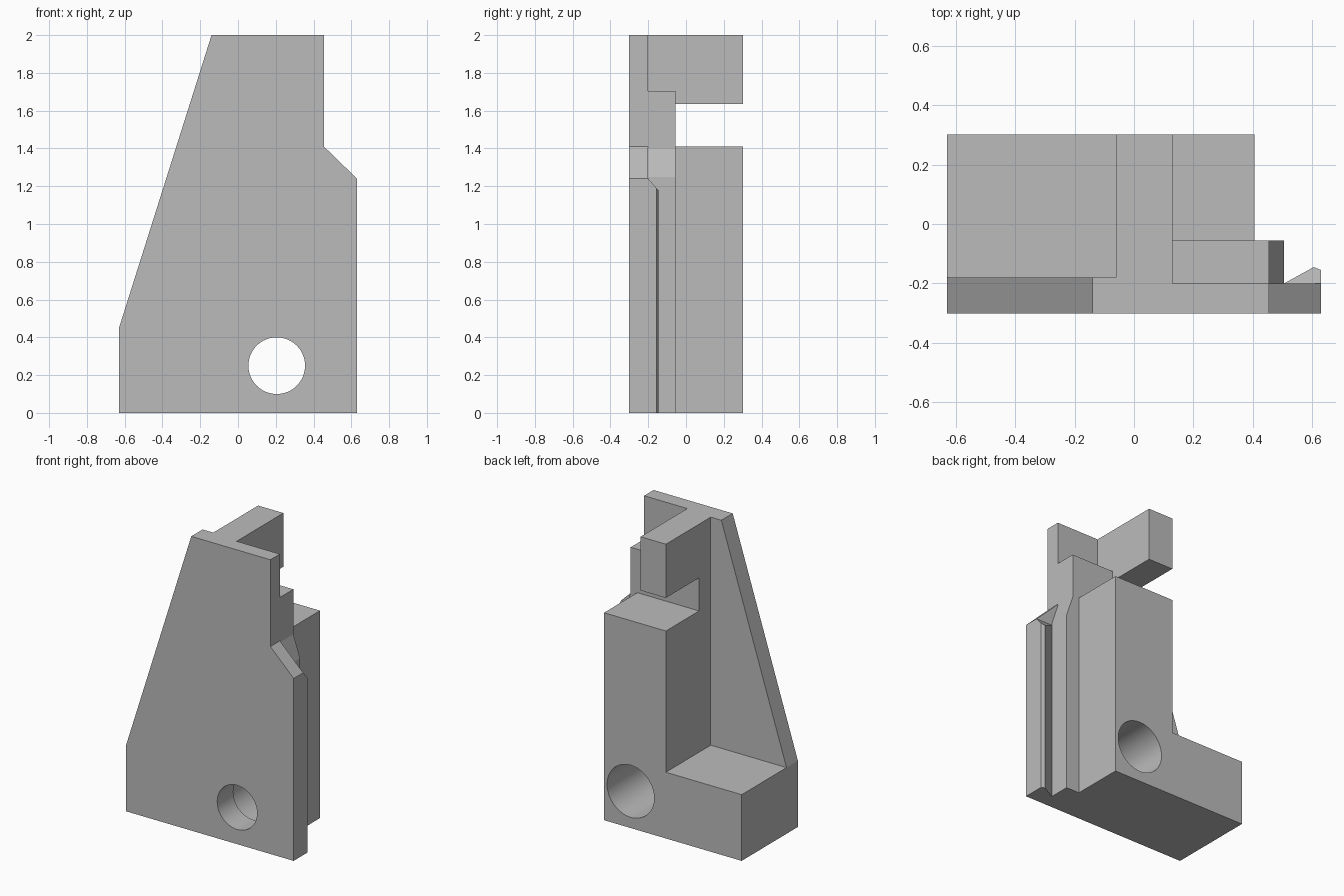
import bpy, bmesh
from mathutils import Vector
from math import radians

cube = bpy.data.objects.get("Cube")
if cube:
    bpy.data.objects.remove(cube, do_unlink=True)

grey = bpy.data.materials.new("plain_grey")
grey.use_nodes = True
colour = (0.5, 0.5, 0.5, 1)
grey.diffuse_color = colour
grey.node_tree.nodes["Principled BSDF"].inputs["Base Color"].default_value = colour

FRONT, BACK = -0.302, 0.302


def finish(name, bm):
    bmesh.ops.recalc_face_normals(bm, faces=bm.faces)
    mesh = bpy.data.meshes.new(name)
    bm.to_mesh(mesh)
    bm.free()
    mesh.materials.append(grey)
    obj = bpy.data.objects.new(name, mesh)
    bpy.context.collection.objects.link(obj)
    return obj


def prism(name, points, low, high, axis="y", slope=None):
    """Extrude an (x, z) outline along y, or an (x, y) outline along z."""
    bm = bmesh.new()
    place = (lambda a, b: (a, low, b)) if axis == "y" else (lambda a, b: (a, b, low))
    face = bm.faces.new([bm.verts.new(place(*p)) for p in points])
    move = Vector((0, high - low, 0) if axis == "y" else (0, 0, high - low))
    out = bmesh.ops.extrude_face_region(bm, geom=[face])["geom"]
    for v in out:
        if isinstance(v, bmesh.types.BMVert):
            v.co += move
            if slope:
                v.co.z += slope(v.co)
    return finish(name, bm)


def box(name, x0, x1, y0, y1, z0, z1):
    return prism(name, [(x0, z0), (x1, z0), (x1, z1), (x0, z1)], y0, y1)


def bore(name, x, z, radius, y0, y1):
    bm = bmesh.new()
    bmesh.ops.create_cone(bm, cap_ends=True, segments=64, radius1=radius,
                          radius2=radius, depth=y1 - y0)
    for v in bm.verts:
        v.co = (x + v.co.x, (y0 + y1) / 2 + v.co.z, z + v.co.y)
    return finish(name, bm)


def combine(body, tool, operation):
    mod = body.modifiers.new(tool.name, "BOOLEAN")
    mod.operation, mod.solver, mod.object = operation, "EXACT", tool
    bpy.ops.object.modifier_apply(modifier=mod.name)
    bpy.data.objects.remove(tool, do_unlink=True)


# Front plate, tapering on one side and shouldered on the other
body = prism("bracket_body", [(-0.63, 0), (0.63, 0), (0.63, 1.24), (0.455, 1.41),
                              (0.455, 2), (-0.14, 2), (-0.63, 0.45)], FRONT, -0.2)
bpy.context.view_layer.objects.active = body
body.select_set(True)

IN = -0.25  # depth at which the added parts are rooted in the plate
parts = [
    # Thicker tapered half of the plate
    prism("plate_backing", [(-0.63, 0), (0, 0), (0, 2), (-0.14, 2), (-0.63, 0.45)],
          IN, -0.18),
    # Stepped block behind the shoulder
    prism("shoulder_block", [(-0.06, 0), (0.505, 0), (0.505, 1.25), (0.455, 1.4),
                             (0.455, 1.705), (-0.06, 1.705)], IN, -0.055),
    box("foot_block", -0.63, 0.2, IN, BACK, 0, 0.45),
    box("column", -0.06, 0.405, IN, BACK, 0, 1.41),
    box("top_web", -0.06, 0.13, IN, -0.055, 1.3, 2),
    box("top_arm", -0.06, 0.13, IN, BACK, 1.635, 2),
    # Undercut lip on the outer edge, with a sloped top
    prism("edge_lip", [(0.505, -0.2), (0.63, -0.2), (0.63, -0.155), (0.605, -0.145)],
          0, 1.24, "z", lambda co: -1.15 * (co.y + 0.2)),
]
for part in parts:
    combine(body, part, "UNION")

# Through holes; the lower pair is widened from the back
for x, z, widened in [(-0.385, 0.25, True), (0.205, 0.25, True), (0.205, 0.66, False)]:
    combine(body, bore("hole", x, z, 0.15, -0.5, 0.5), "DIFFERENCE")
    if widened:
        combine(body, bore("counterbore", x, z, 0.177, -0.13, 0.5), "DIFFERENCE")

bpy.ops.object.shade_smooth_by_angle(angle=radians(15))
